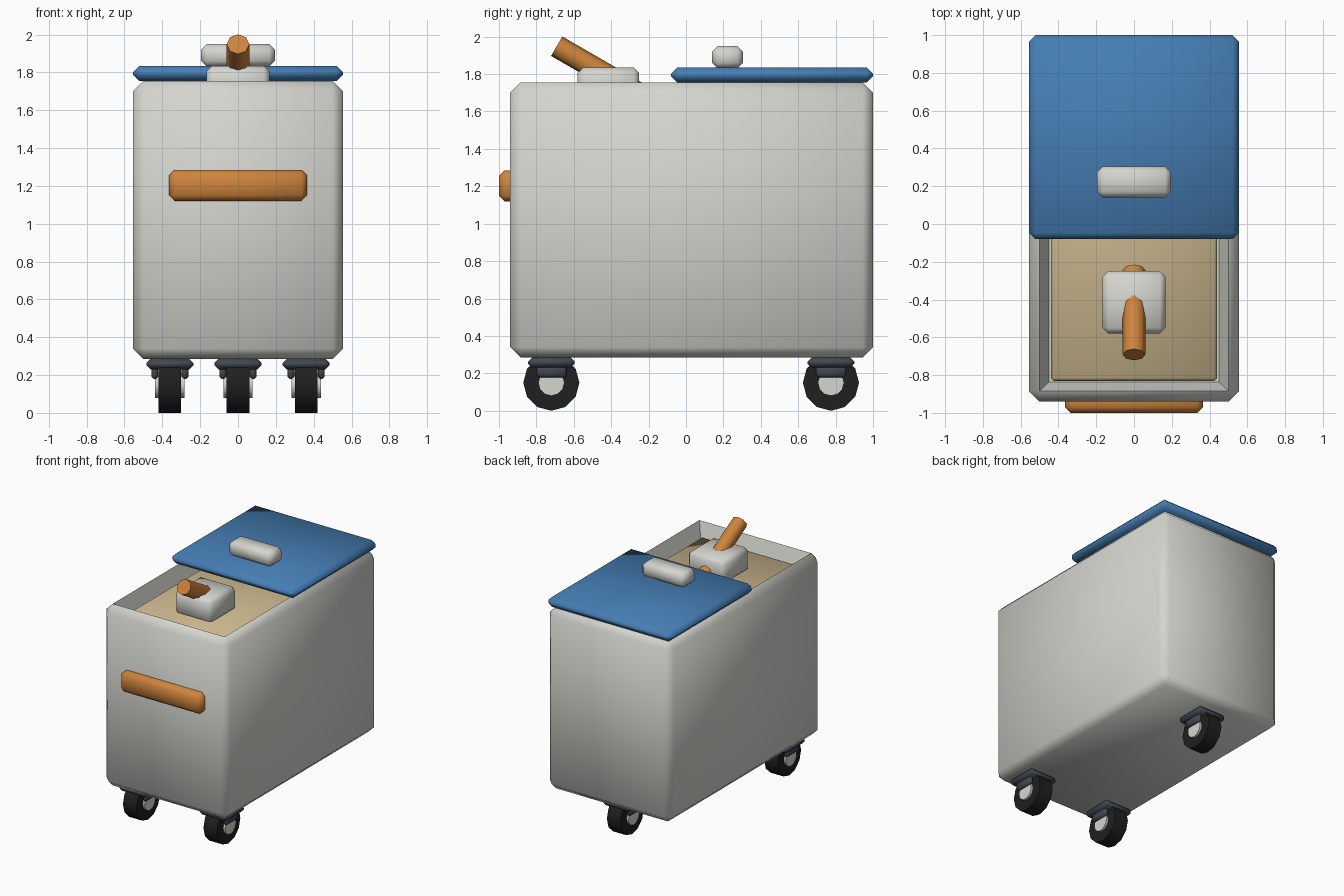
import bpy
import bmesh
import math
from mathutils import Matrix, Vector

if "Cube" in bpy.data.objects:
    bpy.data.objects.remove(bpy.data.objects["Cube"], do_unlink=True)


def material(name, color):
    mat = bpy.data.materials.new(name)
    mat.use_nodes = True
    mat.diffuse_color = (*color, 1)
    mat.node_tree.nodes["Principled BSDF"].inputs["Base Color"].default_value = (*color, 1)
    return mat


shell_grey = material("shell grey", (0.67, 0.67, 0.63))
lid_blue = material("lid blue", (0.06, 0.21, 0.46))
grip_orange = material("grip orange", (0.62, 0.23, 0.045))
filling_tan = material("filling tan", (0.62, 0.49, 0.28))
tyre_black = material("tyre black", (0.014, 0.014, 0.014))
fork_slate = material("fork slate", (0.055, 0.065, 0.08))


def finish(bm, name, mat, angle=60):
    mesh = bpy.data.meshes.new(name)
    bm.to_mesh(mesh)
    bm.free()
    mesh.materials.append(mat)
    obj = bpy.data.objects.new(name, mesh)
    bpy.context.collection.objects.link(obj)
    bpy.ops.object.select_all(action="DESELECT")
    obj.select_set(True)
    bpy.context.view_layer.objects.active = obj
    bpy.ops.object.shade_smooth_by_angle(angle=math.radians(angle))
    return obj


def chamfered_box(low, high, width):
    """Box between two corners with a single-segment chamfer on every edge."""
    low, high = Vector(low), Vector(high)
    bm = bmesh.new()
    size = Matrix.Diagonal((high - low).to_4d())
    bmesh.ops.create_cube(bm, size=1, matrix=Matrix.Translation((low + high) / 2) @ size)
    bmesh.ops.bevel(bm, geom=bm.edges[:], offset=width, segments=1,
                    affect="EDGES", clamp_overlap=True)
    return bm


def box(name, low, high, width, mat):
    return finish(chamfered_box(low, high, width), name, mat)


def cylinder(name, center, radius, length, sides, rotation, mat):
    bm = bmesh.new()
    bmesh.ops.create_cone(bm, cap_ends=True, segments=sides, radius1=radius,
                          radius2=radius, depth=length,
                          matrix=Matrix.Translation(center) @ rotation)
    return finish(bm, name, mat, 50)


# Open cart body: the top face is inset and pushed down into a sloped recess
bm = chamfered_box((-0.555, -0.94, 0.285), (0.555, 1, 1.755), 0.055)
top = max(bm.faces, key=lambda f: f.calc_center_median().z)
bmesh.ops.inset_region(bm, faces=[top], thickness=0.07)
bmesh.ops.translate(bm, verts=top.verts, vec=(0, 0, -0.15))
finish(bm, "cart_body", shell_grey)

# Filling inside the recess
box("filling", (-0.44, -0.83, 1.5), (0.44, 0.89, 1.66), 0.015, filling_tan)

# Sliding lid and its grip
box("lid", (-0.555, -0.08, 1.755), (0.555, 1, 1.835), 0.033, lid_blue)
box("lid_grip", (-0.195, 0.14, 1.83), (0.195, 0.305, 1.95), 0.03, shell_grey)

# Push bar on the front
box("push_bar", (-0.365, -1, 1.12), (0.365, -0.88, 1.285), 0.03, grip_orange)

# Scoop: block with a slanted handle through it
box("scoop_block", (-0.167, -0.58, 1.64), (0.167, -0.25, 1.835), 0.03, shell_grey)
cylinder("scoop_handle", (0, -0.468, 1.82), 0.06, 0.516, 8,
         Matrix.Rotation(math.radians(60), 4, "X"), grip_orange)

# Three casters: two at the front, one in the middle of the back
sideways = Matrix.Rotation(math.pi / 2, 4, "Y")
for label, x, y in (("left_front", 0.36, -0.72), ("right_front", -0.36, -0.72), ("back", 0, 0.775)):
    box(label + "_plate", (x - 0.125, y - 0.125, 0.23), (x + 0.125, y + 0.125, 0.285), 0.022, fork_slate)
    cylinder(label + "_wheel", (x, y, 0.15), 0.15, 0.12, 12, sideways, tyre_black)
    cylinder(label + "_hub", (x, y, 0.15), 0.07, 0.155, 12, sideways, shell_grey)
    for side, sx in (("left", 0.08), ("right", -0.08)):
        box(f"{label}_{side}_fork", (x + sx - 0.018, y - 0.08, 0.178),
            (x + sx + 0.018, y + 0.08, 0.245), 0.014, fork_slate)
